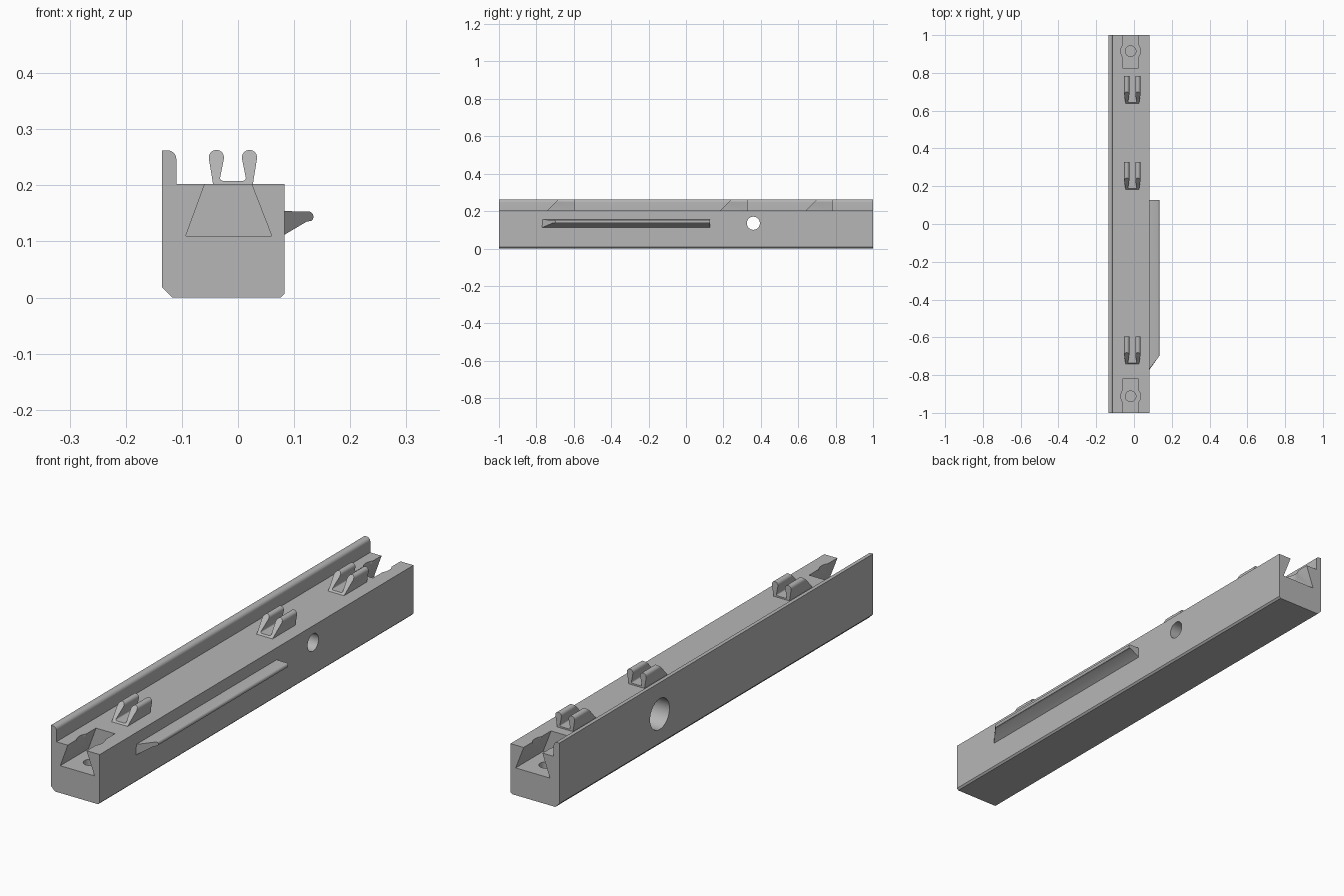
import bpy, bmesh
from math import sin, cos, radians, pi
from mathutils import Matrix

cube = bpy.data.objects.get("Cube")
if cube:
    bpy.data.objects.remove(cube, do_unlink=True)

grey = bpy.data.materials.new("plain grey")
grey.use_nodes = True
grey.diffuse_color = (0.47, 0.47, 0.47, 1)
grey.node_tree.nodes["Principled BSDF"].inputs["Base Color"].default_value = grey.diffuse_color


def finish(name, bm):
    bmesh.ops.recalc_face_normals(bm, faces=bm.faces)
    mesh = bpy.data.meshes.new(name)
    bm.to_mesh(mesh)
    bm.free()
    mesh.materials.append(grey)
    obj = bpy.data.objects.new(name, mesh)
    bpy.context.collection.objects.link(obj)
    return obj


def prism(name, profile, y0, y1, lean=lambda x, z: 0):
    """Extrude an (x, z) profile along y; lean shifts the front end."""
    bm = bmesh.new()
    front = [bm.verts.new((x, y0 + lean(x, z), z)) for x, z in profile]
    back = [bm.verts.new((x, y1, z)) for x, z in profile]
    bm.faces.new(front)
    bm.faces.new(back[::-1])
    n = len(profile)
    for i in range(n):
        j = (i + 1) % n
        bm.faces.new((front[i], back[i], back[j], front[j]))
    return finish(name, bm)


def cylinder(name, radius, depth, centre, sideways=False):
    bm = bmesh.new()
    bmesh.ops.create_cone(bm, cap_ends=True, segments=48, radius1=radius,
                          radius2=radius, depth=depth)
    turn = Matrix.Rotation(pi / 2 if sideways else 0, 4, 'Y')
    bm.transform(Matrix.Translation(centre) @ turn)
    return finish(name, bm)


def arc(cx, cz, r, a0, a1, steps=8):
    angles = [radians(a0 + (a1 - a0) * i / steps) for i in range(steps + 1)]
    return [(cx + r * cos(a), cz + r * sin(a)) for a in angles]


def smooth(obj):
    bpy.ops.object.select_all(action='DESELECT')
    obj.select_set(True)
    bpy.context.view_layer.objects.active = obj
    bpy.ops.object.shade_smooth_by_angle(angle=radians(30))


# Bar with chamfered lower corners and a raised lip along its right edge
LEFT, RIGHT, TOP = 0.083, -0.135, 0.202
bar = prism("rail_body", [(RIGHT, 0.018), (-0.117, 0), (0.076, 0), (LEFT, 0.007),
                          (LEFT, TOP), (-0.11, TOP)]
            + arc(-0.125, 0.247, 0.015, 0, 90) + [(RIGHT, 0.262)], -1, 1)

# Cutters: dovetail socket, its round relief and screw hole at each end
cutters = []
for y0, y1, yc in ((-1.1, -0.82, -0.912), (0.825, 1.1, 0.915)):
    cutters += [
        prism("dovetail_cutter", [(-0.093, 0.11), (0.06, 0.11), (0.025, 0.2),
                                  (0.025, 0.22), (-0.06, 0.22), (-0.06, 0.2)], y0, y1),
        cylinder("relief_cutter", 0.052, 0.11, (-0.018, yc, 0.166)),
        cylinder("screw_cutter", 0.028, 0.08, (-0.018, yc, 0.09))]

# Cross hole, wider on the lip side
cutters += [cylinder("cross_hole_cutter", 0.035, 0.5, (0, 0.36, 0.135), True),
            cylinder("wide_hole_cutter", 0.062, 0.2, (-0.1, 0.36, 0.135), True)]

for cutter in cutters:
    cutter.hide_render = True
    mod = bar.modifiers.new("cut", 'BOOLEAN')
    mod.operation, mod.solver, mod.object = 'DIFFERENCE', 'EXACT', cutter
bpy.context.view_layer.update()
carved = bpy.data.meshes.new_from_object(
    bar.evaluated_get(bpy.context.evaluated_depsgraph_get()))
bar.modifiers.clear()
bar.data = carved
for cutter in cutters:
    bpy.data.objects.remove(cutter, do_unlink=True)
smooth(bar)

# Guide ridge along the left side with a slanted front end
ridge = prism("side_ridge", [(0.08, 0.11), (LEFT, 0.112), (0.122, 0.135)]
              + arc(0.125, 0.144, 0.0095, -50, 75) + [(0.08, 0.154)],
              -0.77, 0.128, lambda x, z: max(0, x - LEFT) * 1.4)
smooth(ridge)

# Spring clips: mirrored half profile with bulb-tipped prongs
MID = -0.009
half = [(0.0165, 0.208)] + arc(0.018, 0.213, 0.005, -90, 0, 4) \
    + arc(0.0295, 0.2495, 0.0135, 190, -10, 16) + [(0.0355, TOP), (0.0355, 0.197)]
profile = [(MID + x, z) for x, z in half] + [(MID - x, z) for x, z in reversed(half)]
for place, y in (("front", -0.742), ("middle", 0.182), ("back", 0.638)):
    clip = prism(place + "_clip", profile, y, y + 0.146, lambda x, z: z - TOP)
    smooth(clip)
